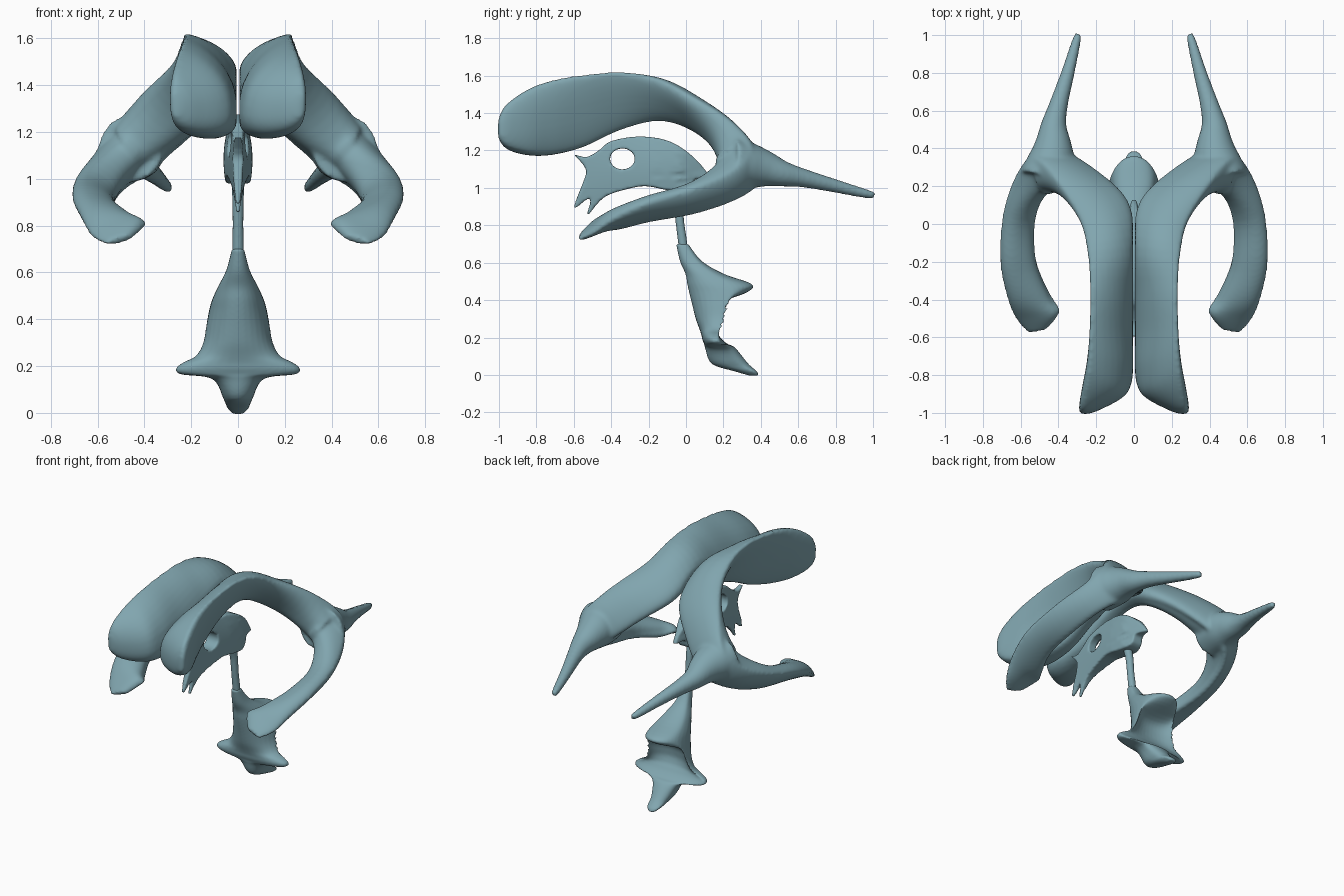
import bpy, bmesh
from math import sin, cos, pi
from mathutils import Vector

if "Cube" in bpy.data.objects:
    bpy.data.objects.remove(bpy.data.objects["Cube"], do_unlink=True)

teal = bpy.data.materials.new("teal")
teal.use_nodes = True
teal.diffuse_color = (0.22, 0.38, 0.43, 1)
teal.node_tree.nodes["Principled BSDF"].inputs["Base Color"].default_value = teal.diffuse_color

ANGLES = [2 * pi * i / 32 for i in range(32)]


def rounded(value, power):
    """Signed power, used to make a section fuller or sharper."""
    return abs(value) ** power * (1 if value > 0 else -1)


def spline(rows, steps):
    """Interpolate smoothly through rows of numbers."""
    result = []
    last = len(rows) - 1
    for i in range(last):
        p, q, r, s = rows[max(i - 1, 0)], rows[i], rows[i + 1], rows[min(i + 2, last)]
        for k in range(steps):
            t = k / steps
            result.append([b + t * ((c - a) / 2 + t * ((a - 2.5 * b + 2 * c - d / 2)
                           + t * (1.5 * (b - c) + (d - a) / 2)))
                           for a, b, c, d in zip(p, q, r, s)])
    result.append(list(rows[-1]))
    return result


def loft(bm, rings):
    """Skin a list of closed rings and cap both ends."""
    loops = [[bm.verts.new(p) for p in ring] for ring in rings]
    faces = [bm.faces.new(loops[0]), bm.faces.new(loops[-1])]
    for a, b in zip(loops, loops[1:]):
        for i in range(len(a)):
            j = (i + 1) % len(a)
            faces.append(bm.faces.new((a[i], a[j], b[j], b[i])))
    bmesh.ops.recalc_face_normals(bm, faces=faces)


def tangents(centres):
    last = len(centres) - 1
    return [(centres[min(i + 1, last)] - centres[max(i - 1, 0)]).normalized()
            for i in range(last + 1)]


def blade(bm, rows):
    """Loft from edge-to-edge chords; the outer bulge sags to the lower edge."""
    rows = spline(rows, 5)
    tops = [Vector(r[:3]) for r in rows]
    bottoms = [Vector(r[3:6]) for r in rows]
    centres = [(a + b) / 2 for a, b in zip(tops, bottoms)]
    rings = []
    for row, top, centre, direction in zip(rows, tops, centres, tangents(centres)):
        half = top - centre
        normal = direction.cross(half).normalized()
        ring = []
        for t in ANGLES:
            along, bulge = rounded(cos(t), 0.85), rounded(sin(t), 0.95)
            width = max(row[7 if bulge > 0 else 6], 0.005)
            point = centre + half * (along + 0.4 * min(bulge, 0)) + normal * bulge * width
            point.x = max(point.x, 0.006)
            ring.append(point)
        rings.append(ring)
    loft(bm, rings)


def tube(bm, rows):
    """Round tube through rows of position and radius."""
    rows = spline(rows, 6)
    centres = [Vector(r[:3]) for r in rows]
    rings = []
    for row, centre, direction in zip(rows, centres, tangents(centres)):
        side = direction.cross(Vector((1, 0, 0))).normalized()
        across = side.cross(direction)
        rings.append([centre + row[3] * (side * sin(t) + across * cos(t)) for t in ANGLES])
    loft(bm, rings)


def finish(obj, voxel, smoothing, mirror=False):
    """Fuse, soften and colour one part."""
    obj.data.materials.clear()
    obj.data.materials.append(teal)
    fuse = obj.modifiers.new("fuse", 'REMESH')
    fuse.mode = 'VOXEL'
    fuse.voxel_size = voxel
    fuse.use_smooth_shade = True
    soft = obj.modifiers.new("soften", 'SMOOTH')
    soft.factor = 0.5
    soft.iterations = smoothing
    if mirror:
        obj.modifiers.new("mirror", 'MIRROR').use_mirror_merge = False


def part(name, bm, voxel, smoothing, mirror=False):
    mesh = bpy.data.meshes.new(name)
    bm.to_mesh(mesh)
    bm.free()
    obj = bpy.data.objects.new(name, mesh)
    bpy.context.collection.objects.link(obj)
    finish(obj, voxel, smoothing, mirror)


# Paired side chambers: upper edge, lower edge, outer bulge, inner bulge
bm = bmesh.new()
blade(bm, [
    (.28, -1.003, 1.37, .28, -1, 1.27, .02, .01),
    (.27, -.965, 1.445, .26, -.95, 1.22, .09, .025),
    (.25, -.85, 1.525, .21, -.84, 1.185, .19, .035),
    (.235, -.72, 1.575, .15, -.72, 1.18, .18, .035),
    (.23, -.55, 1.605, .1, -.55, 1.22, .14, .025),
    (.228, -.35, 1.62, .08, -.35, 1.31, .12, .025),
    (.24, -.15, 1.585, .06, -.13, 1.36, .12, .04),
    (.285, .03, 1.49, .06, .08, 1.3, .085, .06),
    (.41, .23, 1.365, .19, .23, 1.2, .06, .11),
    (.53, .35, 1.22, .38, .34, 1.04, .05, .19),
    (.625, .25, 1.095, .49, .25, .96, .05, .15),
    (.695, .05, 1, .535, .03, .89, .05, .08),
    (.71, -.2, .92, .52, -.2, .855, .05, .065),
    (.675, -.38, .835, .45, -.38, .82, .05, .06),
    (.625, -.5, .75, .405, -.47, .82, .035, .035),
    (.56, -.575, .72, .46, -.555, .755, .02, .015)])

# Rear horn flaring into each side chamber
tube(bm, [(.46, .24, 1.13, .145), (.435, .35, 1.115, .122), (.428, .43, 1.1, .096),
          (.425, .52, 1.075, .069), (.4, .63, 1.052, .05), (.35, .8, 1.01, .036),
          (.31, .95, .972, .026), (.295, 1.008, .96, .018)])
part("side_chambers", bm, .011, 9, mirror=True)

# Thin middle chamber: side outline with a round opening
outline = [(-.6, 1.18), (-.53, 1.165), (-.46, 1.205), (-.4, 1.25), (-.25, 1.275),
           (-.09, 1.25), (.04, 1.165), (.13, 1.05), (.05, 1.05), (.03, 1),
           (-.02, .98), (-.11, .99), (-.22, 1.01), (-.33, .99), (-.42, .96),
           (-.47, .92), (-.53, .85), (-.51, .95), (-.6, .89), (-.55, 1.03), (-.535, 1.1)]
opening = [(-.34 + .066 * cos(t), 1.155 + .056 * sin(t)) for t in ANGLES]
curve = bpy.data.curves.new("middle_chamber", 'CURVE')
curve.dimensions = '2D'
curve.fill_mode = 'BOTH'
curve.extrude = 1
for points in (spline(outline + outline[:1], 3)[:-1], opening):
    line = curve.splines.new('POLY')
    line.points.add(len(points) - 1)
    for point, (y, z) in zip(line.points, points):
        point.co = (y, z, 0, 1)
    line.use_cyclic_u = True
middle = bpy.data.objects.new("middle_chamber", curve)
bpy.context.collection.objects.link(middle)
bpy.ops.object.select_all(action='DESELECT')
middle.select_set(True)
bpy.context.view_layer.objects.active = middle
bpy.ops.object.convert(target='MESH')
middle = bpy.context.object

# Stand it upright, thin at the front and along its rim, thicker behind
bm = bmesh.new()
bm.from_mesh(middle.data)
bmesh.ops.remove_doubles(bm, verts=bm.verts, dist=.0001)
bmesh.ops.triangulate(bm, faces=bm.faces)
bmesh.ops.subdivide_edges(bm, edges=bm.edges, cuts=5, use_grid_fill=True)
for v in bm.verts:
    y, z, side = v.co
    thick = .02 + .042 * min(max((y + .55) / .4, 0), 1)
    thick *= 1 - .55 * min(abs(z - 1.08) / .19, 1) ** 2
    thick *= min(max(1 - (y + .03) / .17, .2), 1)
    v.co = (side * thick, y, z)
bmesh.ops.recalc_face_normals(bm, faces=bm.faces)
bm.to_mesh(middle.data)
bm.free()
finish(middle, .007, 6)

# Narrow connecting duct
bm = bmesh.new()
tube(bm, [(0, -.07, 1.02, .028), (0, -.045, .93, .025), (0, -.033, .82, .023),
          (0, -.021, .73, .024), (0, -.015, .68, .024)])
part("connecting_duct", bm, .006, 3)

# Lower chamber: height, front, side edge and middle-back depth, half width
rings = []
for z, front, edge, back, width in spline([
        (.7, -.04, -.02, 0, .026), (.61, -.02, .04, .07, .05),
        (.54, .01, .12, .19, .085), (.485, .02, .19, .34, .11),
        (.44, .03, .23, .31, .123), (.38, .045, .235, .16, .135),
        (.3, .065, .215, .13, .15), (.245, .085, .19, .14, .18),
        (.215, .095, .17, .16, .235), (.19, .1, .165, .18, .265),
        (.165, .11, .17, .21, .245), (.145, .115, .19, .25, .11),
        (.06, .15, .25, .32, .062), (.02, .27, .34, .365, .045),
        (-.004, .355, .365, .375, .02)], 5):
    ring = []
    for t in ANGLES:
        depth = (back if sin(t) > 0 else front) - edge
        lip = .013 * rounded(sin(t), .3) if abs(sin(t)) > .01 else 0
        ring.append((width * cos(t), edge + depth * abs(sin(t)) ** .9 + lip, z))
    rings.append(ring)
bm = bmesh.new()
loft(bm, rings)
part("lower_chamber", bm, .006, 6)
